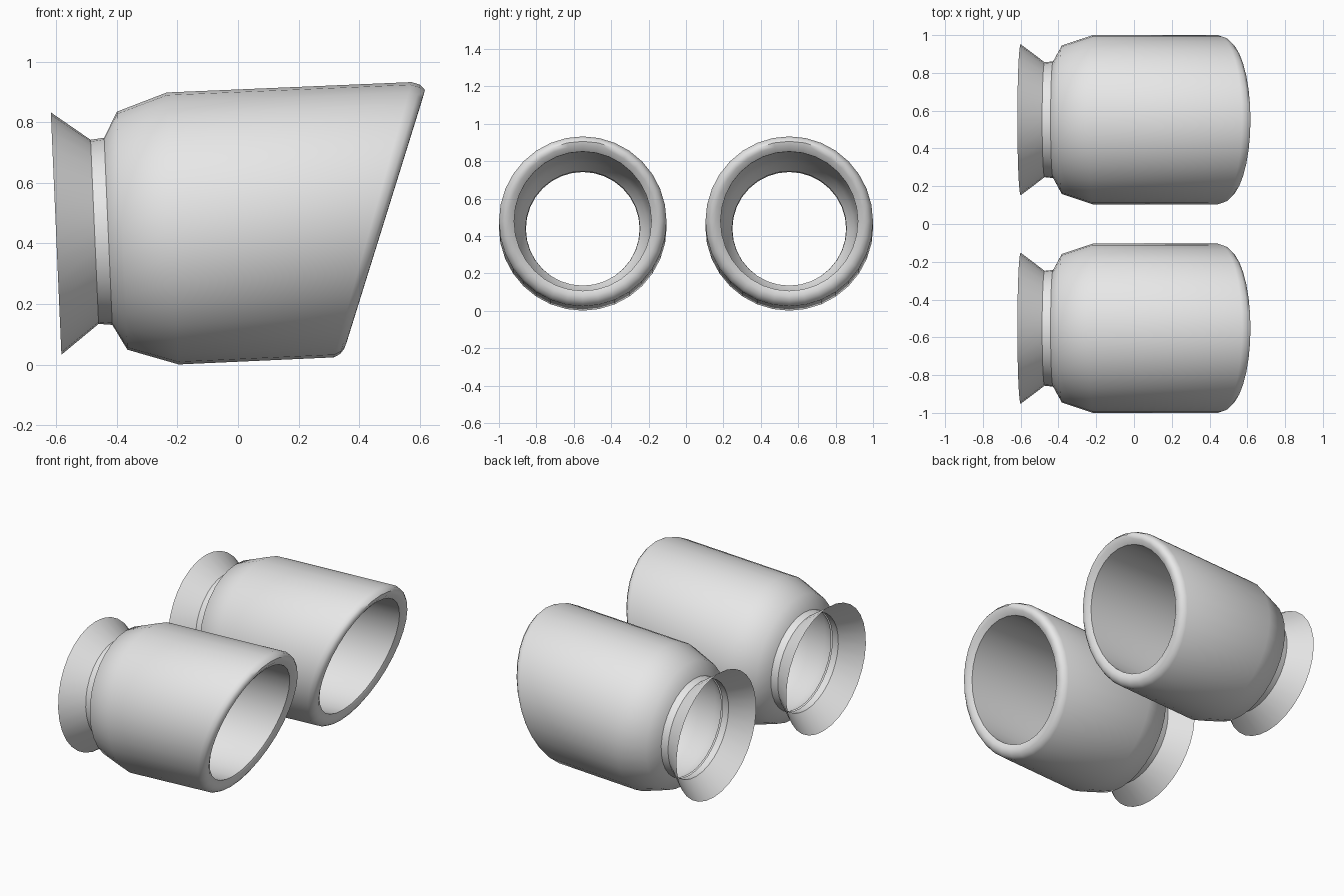
import bpy
import bmesh
import math
from mathutils import Matrix, Vector

if "Cube" in bpy.data.objects:
    bpy.data.objects.remove(bpy.data.objects["Cube"], do_unlink=True)

SEGMENTS = 32
TILT = math.radians(2.5)
SLANT = 0.36           # forward lean of the slash-cut mouth
AXIS_START = Vector((-0.6, 0, 0.4325))

metal = bpy.data.materials.new("light_grey_metal")
metal.use_nodes = True
grey = (0.8, 0.8, 0.8, 1)
metal.diffuse_color = grey
metal.node_tree.nodes["Principled BSDF"].inputs["Base Color"].default_value = grey


def tube(name, profile, y, sharp_angle):
    """Loft rings of (distance along axis, radius, slant) into an open tube."""
    bm = bmesh.new()
    rings = []
    for along, radius, slant in profile:
        ring = []
        for i in range(SEGMENTS):
            a = math.tau * i / SEGMENTS
            up = radius * math.cos(a)
            ring.append(bm.verts.new((along + slant * up, radius * math.sin(a), up)))
        rings.append(ring)
    for near, far in zip(rings, rings[1:]):
        for i in range(SEGMENTS):
            j = (i + 1) % SEGMENTS
            bm.faces.new((near[i], far[i], far[j], near[j]))
    place = Matrix.Translation(AXIS_START + Vector((0, y, 0)))
    bm.transform(place @ Matrix.Rotation(-TILT, 4, "Y"))
    mesh = bpy.data.meshes.new(name)
    bm.to_mesh(mesh)
    bm.free()
    mesh.materials.append(metal)
    obj = bpy.data.objects.new(name, mesh)
    bpy.context.collection.objects.link(obj)
    bpy.ops.object.select_all(action="DESELECT")
    obj.select_set(True)
    bpy.context.view_layer.objects.active = obj
    bpy.ops.object.shade_smooth_by_angle(angle=math.radians(sharp_angle))


# Flared inlet and its narrow neck
inlet = [(0, 0.4, 0), (0.127, 0.304, 0), (0.172, 0.309, 0)]

# Shoulder, body and rolled slanted rim
shell = [
    (0.172, 0.309, 0), (0.218, 0.393, 0), (0.385, 0.449, 0),
    (1.045, 0.448, SLANT * 0.92), (1.07, 0.438, SLANT * 0.96),
    (1.085, 0.42, SLANT), (1.086, 0.395, SLANT), (1.07, 0.367, SLANT),
]

# Inner wall from the rim back to the neck
liner = [
    (1.07, 0.367, SLANT), (0.42, 0.367, 0), (0.25, 0.347, 0), (0.178, 0.306, 0),
]

for side, y in (("front", -0.552), ("back", 0.552)):
    tube(side + "_inlet_flare", inlet, y, 30)
    tube(side + "_tip_shell", shell, y, 55)
    tube(side + "_inner_liner", liner, y, 55)
